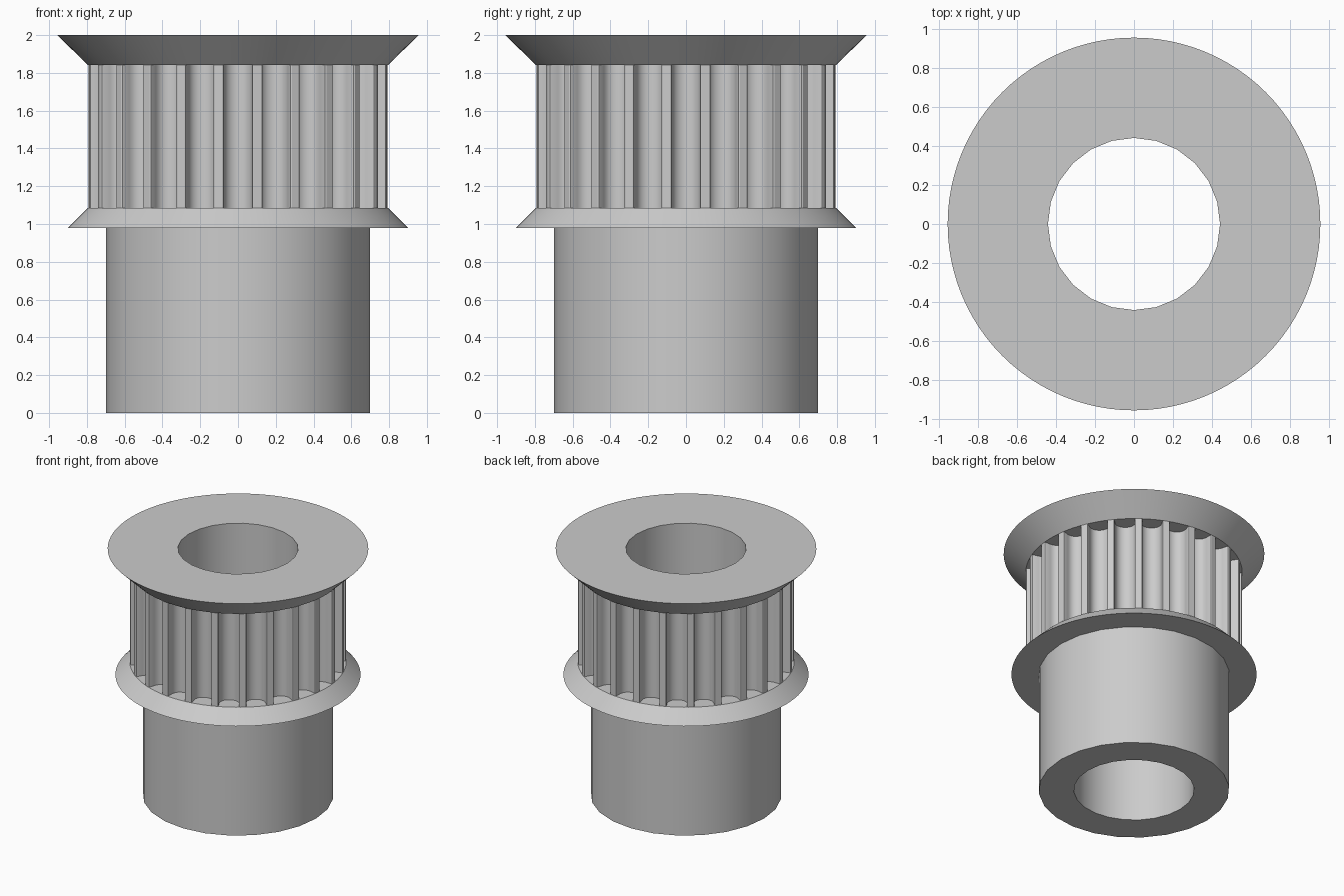
import bpy, math

if "Cube" in bpy.data.objects:
    bpy.data.objects.remove(bpy.data.objects["Cube"])

N_TEETH = 24      # belt grooves
FACETS = 24       # sides of hub and bore
FINE = 96         # sides of flanges
R = 0.795         # radius over the teeth
Z_LOW, Z_HIGH = 1.085, 1.842

steel = bpy.data.materials.new("plain grey steel")
steel.diffuse_color = (0.6, 0.6, 0.6, 1)
steel.use_nodes = True
steel.node_tree.nodes["Principled BSDF"].inputs["Base Color"].default_value = steel.diffuse_color


def make(name, rings):
    """Skin a list of closed rings of equal size into an open shell."""
    n = len(rings[0])
    verts = [p for ring in rings for p in ring]
    faces = [(j * n + i, j * n + (i + 1) % n, (j + 1) * n + (i + 1) % n, (j + 1) * n + i)
             for j in range(len(rings) - 1) for i in range(n)]
    mesh = bpy.data.meshes.new(name)
    mesh.from_pydata(verts, [], faces)
    mesh.materials.append(steel)
    obj = bpy.data.objects.new(name, mesh)
    bpy.context.collection.objects.link(obj)
    bpy.ops.object.select_all(action='DESELECT')
    obj.select_set(True)
    bpy.context.view_layer.objects.active = obj
    bpy.ops.object.shade_smooth_by_angle(angle=math.radians(30))
    return obj


def circle(r, z, n, faceted=False):
    """Ring of n points; faceted rings follow the coarse hub polygon."""
    step = 2 * math.pi / FACETS
    ring = []
    for i in range(n):
        a = 2 * math.pi * i / n
        rr = r * math.cos(step / 2) / math.cos(a % step - step / 2) if faceted else r
        ring.append((rr * math.cos(a), rr * math.sin(a), z))
    return ring


# Hub with through bore
make("hub_and_bore", [circle(r, z, FACETS) for r, z in
                      ((0.442, 2.0), (0.442, 0), (0.70, 0), (0.70, 0.98))])

# Lower flange
make("lower_flange", [circle(0.70, 0.98, FINE, True), circle(0.90, 0.98, FINE),
                      circle(R, Z_LOW, FINE), circle(0.64, Z_LOW, FINE)])

# Upper flange
make("upper_flange", [circle(0.64, Z_HIGH, FINE), circle(R, Z_HIGH, FINE),
                      circle(0.957, 2.0, FINE), circle(0.442, 2.0, FINE, True)])

# Toothed belt ring: straight-sided grooves with round floors
w, flank = 0.075, 0.053
groove = [(-w - 0.010, 0.0), (-w - 0.003, 0.004), (-w, 0.012)]
groove += [(-w * math.cos(math.pi * k / 12), flank + w * math.sin(math.pi * k / 12))
           for k in range(13)]
groove += [(w, 0.012), (w + 0.003, 0.004), (w + 0.010, 0.0)]
outline = []
for t in range(N_TEETH):
    a = 2 * math.pi * t / N_TEETH
    for x, depth in groove:
        r = math.sqrt(R * R - x * x) - depth
        outline.append((r * math.cos(a) - x * math.sin(a), r * math.sin(a) + x * math.cos(a)))
make("toothed_ring", [[(x, y, z) for x, y in outline] for z in (Z_LOW, Z_HIGH)])
